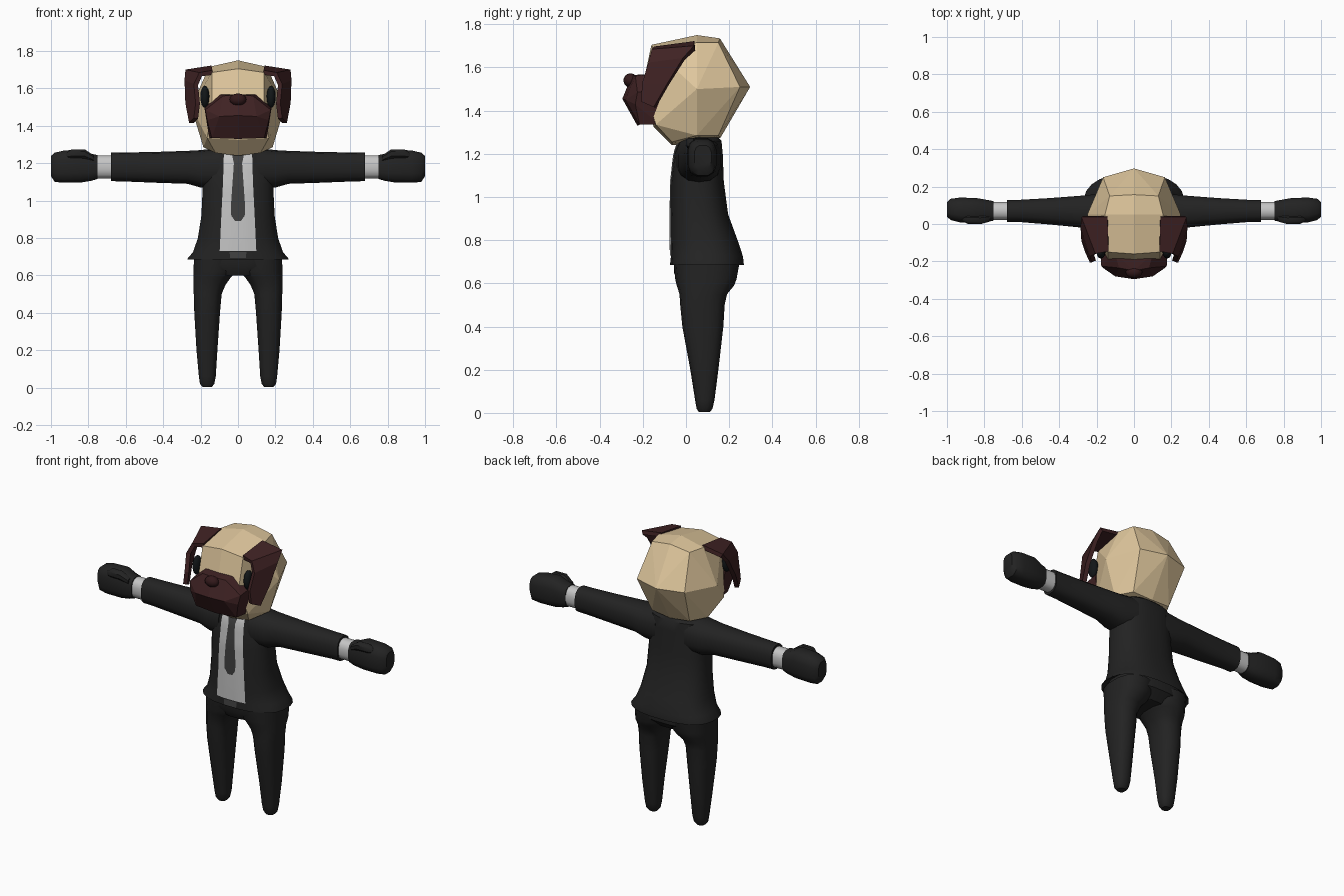
import bpy, bmesh, math
from mathutils import Vector
from mathutils.bvhtree import BVHTree

if "Cube" in bpy.data.objects:
    bpy.data.objects.remove(bpy.data.objects["Cube"])


def material(name, rgb):
    m = bpy.data.materials.new(name)
    m.diffuse_color = (*rgb, 1)
    m.use_nodes = True
    m.node_tree.nodes["Principled BSDF"].inputs["Base Color"].default_value = m.diffuse_color
    return m


TAN = material("tan fur", (0.74, 0.57, 0.335))
BROWN = material("dark brown fur", (0.05, 0.016, 0.017))
NOSE = material("nose brown", (0.033, 0.01, 0.011))
SUIT = material("black suit", (0.0165, 0.0165, 0.0165))
WHITE = material("white shirt", (0.56, 0.56, 0.56))
GREY = material("grey tie", (0.05, 0.05, 0.05))
EYE = material("eye black", (0.006, 0.008, 0.009))


def finish(name, bm, mat, mirror=False, smooth=None):
    bmesh.ops.recalc_face_normals(bm, faces=bm.faces)
    me = bpy.data.meshes.new(name)
    bm.to_mesh(me)
    bm.free()
    me.materials.append(mat)
    if smooth:
        me.polygons.foreach_set("use_smooth", [True] * len(me.polygons))
        me.set_sharp_from_angle(angle=math.radians(smooth))
    ob = bpy.data.objects.new(name, me)
    bpy.context.collection.objects.link(ob)
    if mirror:
        ob.modifiers.new("mirror", 'MIRROR')
    return ob


def loft(name, rings, mat, axis='Z', sides=16, power=2.5, **kw):
    """Rings are (position on axis, centre u, centre v, radius u, radius v)."""
    bm = bmesh.new()
    loops = []
    for t, cu, cv, ru, rv in rings:
        loop = []
        for i in range(sides):
            a = math.tau * (i + 0.5) / sides
            c, s = math.cos(a), math.sin(a)
            u = cu + ru * math.copysign(abs(c) ** (2 / power), c)
            v = cv + rv * math.copysign(abs(s) ** (2 / power), s)
            loop.append(bm.verts.new((u, v, t) if axis == 'Z' else (t, u, v)))
        loops.append(loop)
    for a, b in zip(loops, loops[1:]):
        for i in range(sides):
            j = (i + 1) % sides
            bm.faces.new((a[i], a[j], b[j], b[i]))
    bm.faces.new(loops[0])
    bm.faces.new(loops[-1])
    return finish(name, bm, mat, smooth=kw.pop("smooth", 40), **kw)


def hull(name, half, mat):
    """Faceted solid around points given for the +x half."""
    bm = bmesh.new()
    for x, y, z in half:
        bm.verts.new((x, y, z))
        if x:
            bm.verts.new((-x, y, z))
    bmesh.ops.convex_hull(bm, input=bm.verts)
    bmesh.ops.delete(bm, geom=[v for v in bm.verts if not v.link_faces], context='VERTS')
    bmesh.ops.dissolve_limit(bm, angle_limit=math.radians(6), verts=bm.verts, edges=bm.edges)
    return finish(name, bm, mat)


def ball(name, centre, radii, mat, **kw):
    bm = bmesh.new()
    bmesh.ops.create_uvsphere(bm, u_segments=12, v_segments=8, radius=1)
    for v in bm.verts:
        v.co = Vector(centre) + Vector(a * b for a, b in zip(v.co, radii))
    return finish(name, bm, mat, smooth=60, **kw)


# Head: faceted ball
hull("head", [
    (0, .05, 1.75), (.155, .05, 1.715), (.13, .15, 1.715), (0, .157, 1.735),
    (0, -.16, 1.705), (.14, -.15, 1.685),
    (.25, .05, 1.5), (.165, .25, 1.51), (0, .297, 1.51), (.14, -.19, 1.52), (0, -.2, 1.52),
    (.185, .05, 1.285), (.13, .15, 1.285), (0, .16, 1.275), (0, .05, 1.245),
    (0, -.065, 1.24), (.12, -.065, 1.255), (.165, -.14, 1.335), (0, -.15, 1.325)], TAN)

# Muzzle and nose
hull("muzzle", [
    (.18, -.13, 1.5), (.1, -.16, 1.57), (.155, -.12, 1.335), (.175, -.225, 1.485),
    (.08, -.235, 1.56), (0, -.25, 1.565), (0, -.295, 1.455), (.1, -.28, 1.45),
    (.165, -.235, 1.43), (.14, -.215, 1.335), (0, -.225, 1.33)], BROWN)
ball("nose", (0, -.257, 1.54), (.045, .033, .033), NOSE)

# Eyes
ball("eyes", (.177, -.15, 1.555), (.024, .035, .06), EYE, mirror=True)

# Ears: folded flaps, each row a front point and a back point
rows = [((.135, -.145, 1.685), (.14, .04, 1.71)),
        ((.2, -.155, 1.675), (.275, .04, 1.69)),
        ((.225, -.17, 1.62), (.275, -.01, 1.64)),
        ((.215, -.2, 1.52), (.27, -.085, 1.52)),
        ((.225, -.2, 1.44), (.25, -.145, 1.415))]
bm = bmesh.new()
pairs = [(bm.verts.new(a), bm.verts.new(b)) for a, b in rows]
for (a, b), (c, d) in zip(pairs, pairs[1:]):
    bm.faces.new((a, b, d, c))
ears = finish("ears", bm, BROWN)
sol = ears.modifiers.new("thickness", 'SOLIDIFY')
sol.thickness, sol.offset = .025, 0
ears.modifiers.new("mirror", 'MIRROR')

# Jacket with flared hem
jacket = loft("jacket", [
    (.715, 0, .09, .225, .15), (.685, 0, .097, .272, .172), (.69, 0, .097, .272, .172),
    (.725, 0, .097, .242, .168), (.8, 0, .084, .216, .156), (.92, 0, .062, .197, .134),
    (1.07, 0, .053, .19, .123), (1.2, 0, .058, .195, .113),
    (1.26, 0, .065, .165, .1), (1.29, 0, .075, .09, .06)], SUIT, sides=24)

# Trousers
loft("trouser_seat", [(.72, 0, .095, .225, .15), (.65, 0, .092, .235, .15),
                      (.6, 0, .08, .14, .11)], SUIT, sides=20)
loft("trouser_legs", [
    (.003, .165, .085, .025, .025), (.02, .165, .086, .039, .037), (.06, .164, .087, .046, .045),
    (.2, .166, .085, .057, .065), (.4, .165, .078, .07, .095), (.5, .162, .076, .076, .103),
    (.55, .153, .08, .088, .11), (.59, .138, .09, .102, .133), (.62, .124, .092, .116, .142),
    (.69, .12, .095, .118, .152)], SUIT, sides=14, mirror=True)

# Sleeves, cuffs and gloved fists
loft("sleeves", [
    (.1, .058, 1.175, .108, .108), (.2, .062, 1.17, .1, .1), (.27, .066, 1.178, .088, .088),
    (.45, .068, 1.178, .072, .082), (.62, .07, 1.18, .06, .077), (.68, .07, 1.18, .06, .076)],
    SUIT, axis='X', sides=14, mirror=True)
loft("shirt_cuffs", [(.67, .07, 1.18, .049, .062), (.765, .07, 1.18, .049, .062)],
     WHITE, axis='X', sides=14, mirror=True)
loft("fists", [
    (.75, .07, 1.18, .053, .065), (.785, .07, 1.178, .06, .074), (.84, .073, 1.185, .067, .09),
    (.93, .075, 1.182, .068, .088), (.98, .078, 1.178, .058, .08), (1.0, .078, 1.185, .04, .055)],
    SUIT, axis='X', sides=12, power=3, mirror=True)
loft("thumbs", [
    (.77, .03, 1.225, .018, .018), (.82, .022, 1.25, .024, .026),
    (.89, .024, 1.25, .025, .026), (.92, .028, 1.24, .012, .014)],
    SUIT, axis='X', sides=8, mirror=True)

# Shirt, tie and buckle: thin plates laid on the jacket front
source = bmesh.new()
source.from_mesh(jacket.data)
tree = BVHTree.FromBMesh(source)


def plate(name, outline, mat, lift):
    """Outline is rows of (height, half width), filled in finely between."""
    bm = bmesh.new()
    levels = []
    for (z0, w0), (z1, w1) in zip(outline, outline[1:]):
        n = max(1, round((z0 - z1) / .03))
        levels += [(z0 + (z1 - z0) * k / n, w0 + (w1 - w0) * k / n) for k in range(n)]
    levels.append(outline[-1])
    grid = []
    for z, w in levels:
        row = []
        for k in range(9):
            x = w * (k / 4 - 1)
            hit = tree.ray_cast(Vector((x, -1, z)), Vector((0, 1, 0)))[0]
            row.append(bm.verts.new((x, hit.y - lift, z)))
        grid.append(row)
    for a, b in zip(grid, grid[1:]):
        for k in range(8):
            bm.faces.new((a[k], b[k], b[k + 1], a[k + 1]))
    ob = finish(name, bm, mat, smooth=40)
    if sum((p.normal.y for p in ob.data.polygons)) > 0:
        ob.data.flip_normals()
    return ob


plate("shirt_front", [(1.27, .075), (1.1, .08), (.9, .09), (.73, .098)], WHITE, .005)
plate("tie", [(1.265, .034), (1.235, .03), (1.2, .022), (.97, .038), (.92, .036), (.89, .015)],
      GREY, .009)
plate("belt_buckle", [(.725, .045), (.692, .042)], GREY, .006)
source.free()
